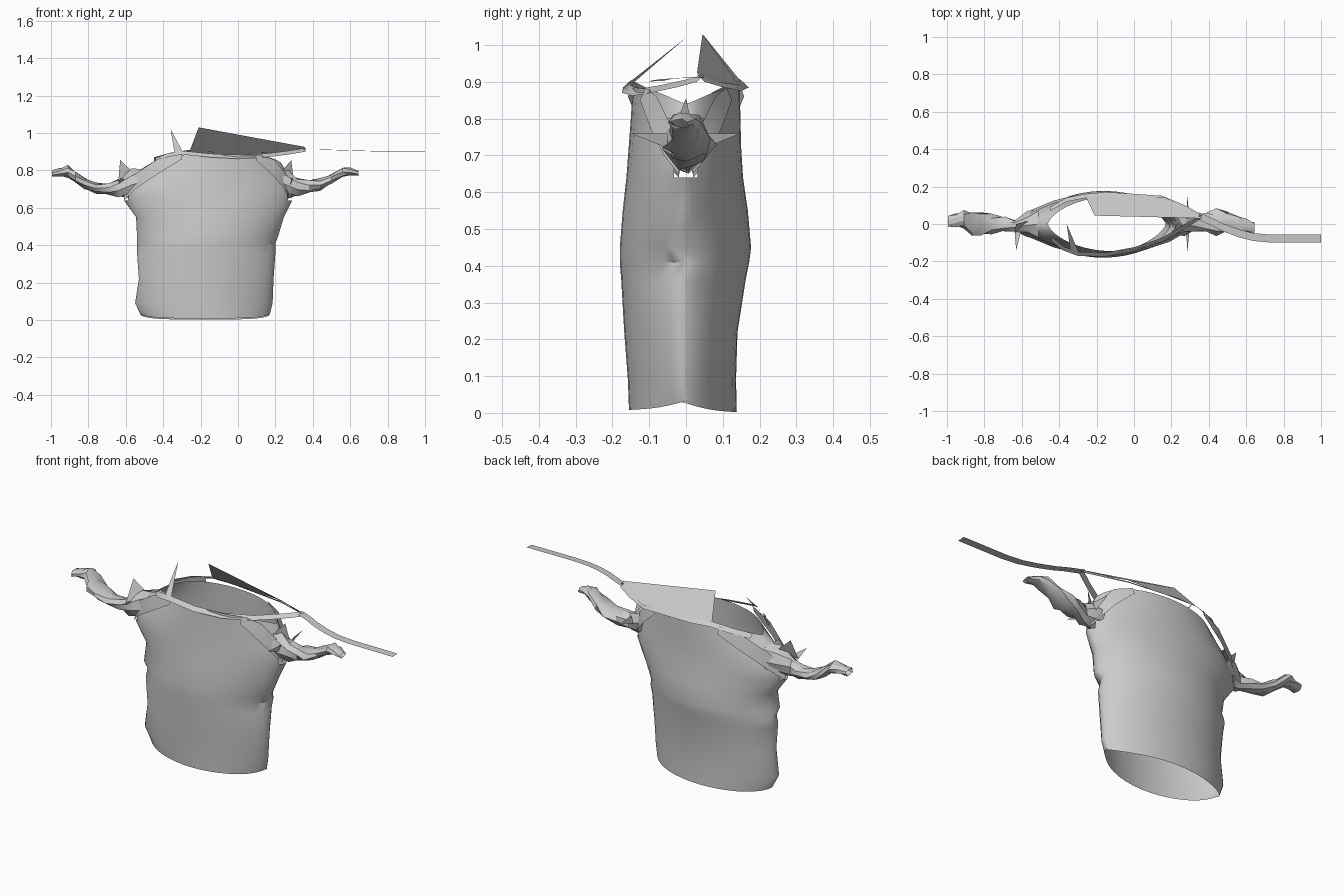
import bpy, bmesh, math
from mathutils import Vector


def finish(name, bm, angle=35):
    bmesh.ops.recalc_face_normals(bm, faces=bm.faces)
    me = bpy.data.meshes.new(name)
    bm.to_mesh(me)
    bm.free()
    ob = bpy.data.objects.new(name, me)
    bpy.context.collection.objects.link(ob)
    bpy.ops.object.select_all(action='DESELECT')
    ob.select_set(True)
    bpy.context.view_layer.objects.active = ob
    bpy.ops.object.shade_smooth_by_angle(angle=math.radians(angle))
    return ob


def loft(rows, closed=True):
    bm = bmesh.new()
    vs = [[bm.verts.new(p) for p in r] for r in rows]
    n = len(rows[0])
    for a, b in zip(vs, vs[1:]):
        for i in range(n if closed else n - 1):
            j = (i + 1) % n
            bm.faces.new((a[i], a[j], b[j], b[i]))
    return bm


# body: lens-shaped cloth tube
# rows of (z, left x, right x, front y, back y, seam y, pointedness)
body_rows = [(0.02, -0.52, 0.17, 0.155, 0.138, 0.0, 1.4), (0.09, -0.55, 0.185, 0.158, 0.136, -0.01, 1.35),
             (0.22, -0.53, 0.19, 0.168, 0.14, -0.01, 1.25), (0.36, -0.54, 0.20, 0.176, 0.162, -0.01, 1.25),
             (0.41, -0.54, 0.20, 0.18, 0.172, 0.01, 1.3), (0.45, -0.54, 0.215, 0.18, 0.177, -0.03, 1.3),
             (0.55, -0.545, 0.245, 0.172, 0.168, 0.0, 1.3), (0.64, -0.61, 0.29, 0.162, 0.155, 0.0, 1.35),
             (0.72, -0.60, 0.28, 0.156, 0.15, 0.0, 1.35), (0.80, -0.53, 0.255, 0.15, 0.148, 0.0, 1.35),
             (0.87, -0.46, 0.23, 0.145, 0.146, 0.0, 1.3)]
N = 40
rings = []
for z, l, r, f, b, seam, p in body_rows:
    ring = []
    for i in range(N):
        a = 2 * math.pi * i / N
        c, s = math.cos(a), math.sin(a)
        y = math.copysign(abs(s) ** p, s) * (b if s > 0 else f) + seam * abs(c) ** 8
        dz = -0.012 * abs(s) - 0.006 * (s > 0) + 0.012 * abs(c) ** 8 if z < 0.05 else 0
        if z > 0.85:
            dz = 0.015 * abs(s) - 0.03 * abs(c) ** 6
        ring.append(((l + r) / 2 + (r - l) / 2 * c, y, z + dz))
    rings.append(ring)
bm = loft(rings)
# armholes
holes = [f for f in bm.faces if 0.65 < f.calc_center_median().z < 0.79
         and abs(f.calc_center_median().y) < 0.03]
bmesh.ops.delete(bm, geom=holes, context='FACES')
finish("shirt_body", bm, 40)


# crumpled sleeves: rings of (x, y, z, half width, half height, twist)
def sleeve(name, rows):
    out = []
    for k, (x, y, z, w, h, t) in enumerate(rows):
        ring = []
        for i in range(8):
            a = 2 * math.pi * i / 8
            m = 1.0 if (i + k) % 2 else 0.8
            ring.append((x, y + w * m * math.cos(a + t), z + h * m * math.sin(a + t)))
        out.append(ring)
    finish(name, loft(out), 30)


sleeve("left_sleeve", [(-0.51, 0.0, 0.74, 0.10, 0.085, 0), (-0.57, 0.0, 0.73, 0.07, 0.08, .1),
                       (-0.64, -0.01, 0.705, 0.035, 0.055, .3), (-0.69, 0.0, 0.70, 0.045, 0.035, .5),
                       (-0.76, 0.0, 0.705, 0.055, 0.03, .8), (-0.82, 0.0, 0.73, 0.07, 0.035, 1.1),
                       (-0.87, 0.0, 0.765, 0.075, 0.035, 1.4), (-0.91, 0.025, 0.795, 0.05, 0.035, 1.7),
                       (-0.95, 0.02, 0.79, 0.04, 0.025, 2), (-0.995, 0.015, 0.785, 0.035, 0.02, 2.2)])
sleeve("right_sleeve", [(0.22, 0.0, 0.74, 0.07, 0.085, 0), (0.27, 0.0, 0.725, 0.065, 0.075, .1),
                        (0.32, 0.0, 0.71, 0.045, 0.055, .3), (0.38, 0.01, 0.715, 0.06, 0.04, .6),
                        (0.44, 0.01, 0.725, 0.075, 0.035, .9), (0.50, 0.01, 0.755, 0.06, 0.028, 1.2),
                        (0.56, 0.0, 0.79, 0.05, 0.03, 1.5), (0.60, -0.01, 0.795, 0.04, 0.022, 1.8),
                        (0.645, -0.02, 0.785, 0.03, 0.015, 2)])


# flat cloth strips: centre points swept with a constant edge offset
def strip(name, pts, off):
    o = Vector(off) / 2
    finish(name, loft([(Vector(p) - o, Vector(p) + o) for p in pts], False), 40)


strip("front_neckband", [(-0.44, -0.08, 0.855), (-0.38, -0.13, 0.88), (-0.30, -0.16, 0.895),
                         (-0.15, -0.163, 0.88), (0.0, -0.135, 0.872), (0.15, -0.085, 0.88),
                         (0.27, -0.015, 0.895), (0.36, 0.04, 0.91)], (0.0, 0.022, 0.02))
strip("back_neckband", [(-0.45, 0.08, 0.86), (-0.36, 0.13, 0.885), (-0.26, 0.15, 0.90),
                        (-0.15, 0.16, 0.895), (0.0, 0.15, 0.89), (0.15, 0.14, 0.885),
                        (0.27, 0.09, 0.895), (0.36, 0.04, 0.91)], (0.0, 0.022, -0.02))
strip("loose_strap", [(0.35, 0.04, 0.912), (0.42, 0.01, 0.912), (0.48, -0.02, 0.91),
                      (0.56, -0.05, 0.908), (0.64, -0.07, 0.905), (0.73, -0.078, 0.903),
                      (1.0, -0.078, 0.902)], (0.0, 0.042, 0.002))


# single flat pieces of cloth
def panel(name, *pts):
    bm = bmesh.new()
    bm.faces.new([bm.verts.new(p) for p in pts])
    finish(name, bm)


panel("collar_flap", (-0.26, 0.15, 0.90), (-0.21, 0.045, 1.03), (0.36, 0.03, 0.925),
      (0.34, 0.05, 0.905), (0.16, 0.145, 0.89))
panel("front_collar_point", (-0.36, 0.0, 1.02), (-0.34, -0.14, 0.90), (-0.29, -0.165, 0.89))

# shoulder folds: (x, y, low z, high z) from the armpit to the neck
folds = {"left": [(-0.61, 0.02, 0.64, 0.72), (-0.55, 0.075, 0.70, 0.78),
                  (-0.43, 0.125, 0.78, 0.86), (-0.30, 0.158, 0.86, 0.90)],
         "right": [(0.285, 0.02, 0.65, 0.73), (0.25, 0.06, 0.70, 0.79),
                   (0.19, 0.095, 0.77, 0.86), (0.10, 0.125, 0.85, 0.885)]}
for side, rows in folds.items():
    for tag, s in (("front", -1), ("back", 1)):
        finish(f"{side}_{tag}_shoulder_fold",
               loft([((x, s * y, lo), (x, s * (y - 0.015), hi)) for x, y, lo, hi in rows], False), 40)

# sharp cloth points beside the sleeves
panel("left_shoulder_point", (-0.63, 0.0, 0.855), (-0.64, -0.05, 0.74), (-0.55, 0.02, 0.78))
panel("left_front_point", (-0.63, -0.14, 0.76), (-0.64, -0.02, 0.72), (-0.60, -0.02, 0.75))
panel("right_shoulder_point", (0.285, 0.0, 0.855), (0.22, -0.03, 0.78), (0.30, 0.03, 0.72))
for tag, s in (("front", -1), ("back", 1)):
    panel(f"right_{tag}_point", (0.285, s * 0.15, 0.76), (0.28, s * 0.05, 0.72), (0.295, s * 0.05, 0.76))
